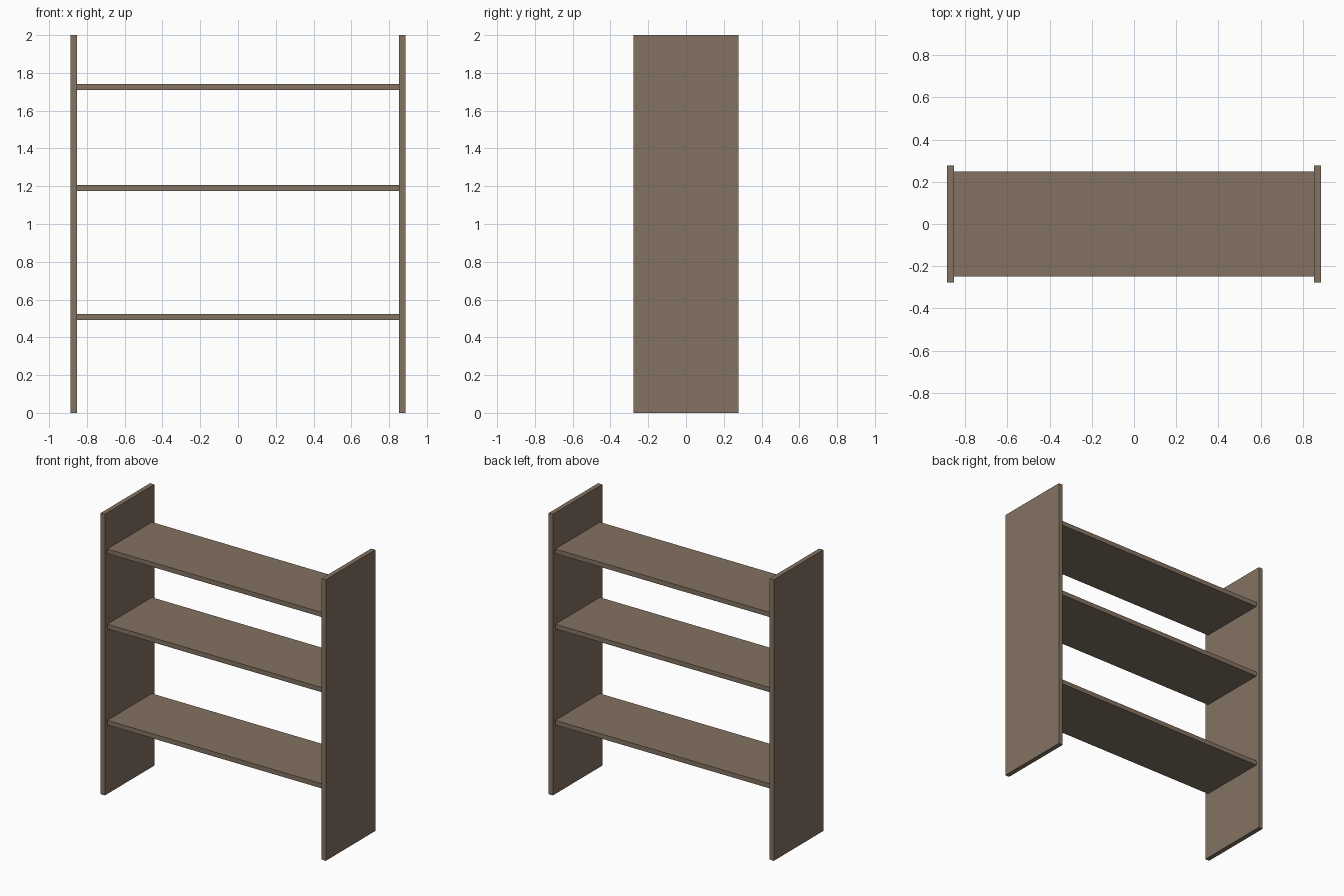
import bpy

if "Cube" in bpy.data.objects:
    bpy.data.objects.remove(bpy.data.objects["Cube"])

# Single brown wood colour
wood = bpy.data.materials.new("brown wood")
wood.diffuse_color = (0.23, 0.17, 0.122, 1.0)
wood.use_nodes = True
wood.node_tree.nodes["Principled BSDF"].inputs["Base Color"].default_value = wood.diffuse_color


def board(name, size, center):
    """Rectangular board of a given size and centre."""
    bpy.ops.mesh.primitive_cube_add(size=1, location=center)
    obj = bpy.context.object
    obj.name = name
    obj.scale = size
    bpy.ops.object.transform_apply(location=False, rotation=False, scale=True)
    obj.data.materials.append(wood)
    return obj


THICK = 0.033
INNER = 0.853  # half width between the side panels

# Side panels, slightly deeper than the shelves
for name, side in (("left_side_panel", -1), ("right_side_panel", 1)):
    board(name, (THICK, 0.555, 2.0), (side * (INNER + THICK / 2), 0, 1.0))

# Shelves butted between the panels
for name, z in (("lower_shelf", 0.507), ("middle_shelf", 1.191), ("upper_shelf", 1.726)):
    board(name, (2 * INNER, 0.5, THICK), (0, 0, z))
